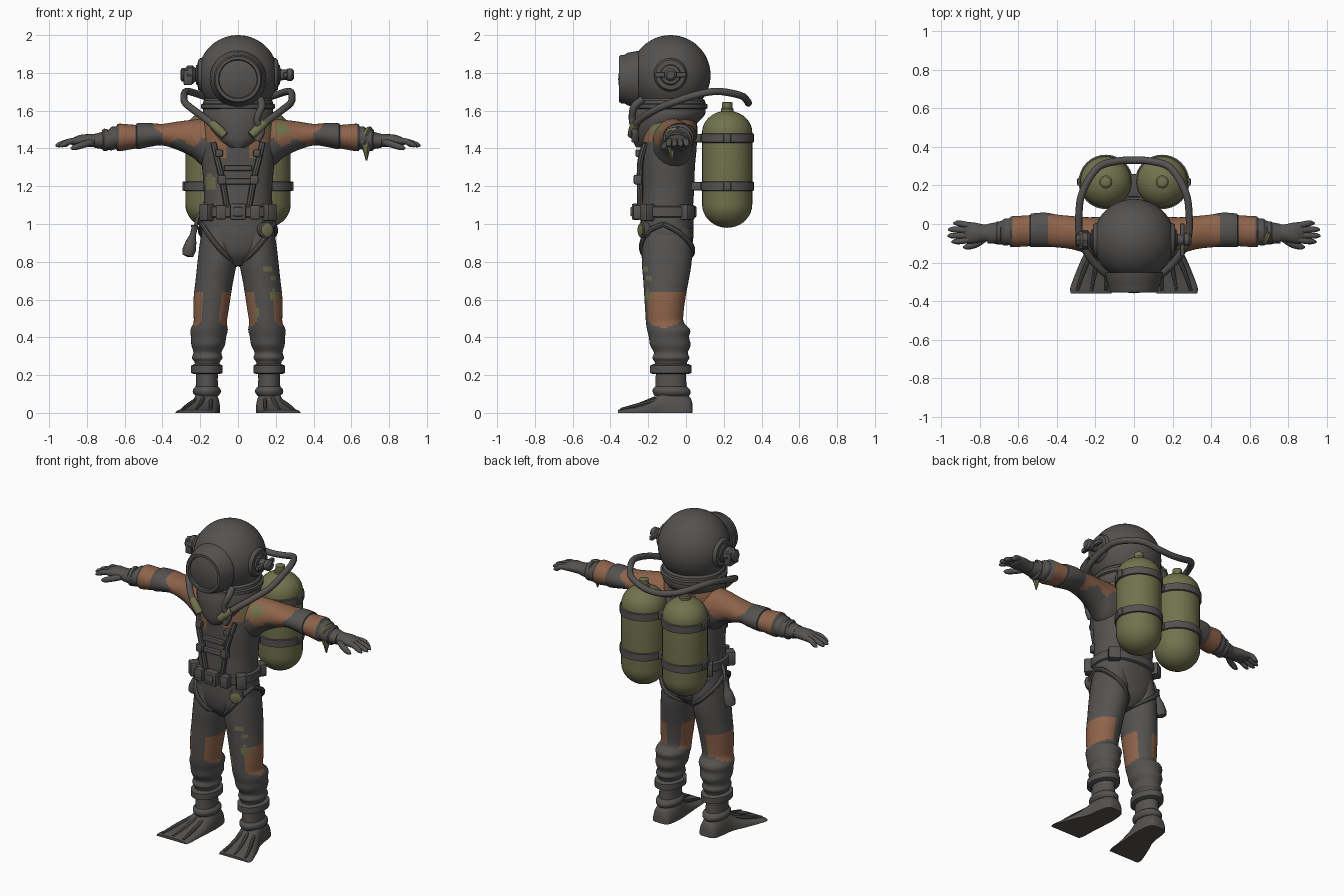
import bpy, bmesh, math
from mathutils import Vector, Matrix


def material(name, col):
    m = bpy.data.materials.new(name)
    m.diffuse_color = (*col, 1)
    return m


MATS = [material("dark_grey_rubber", (0.09, 0.086, 0.083)),
        material("rust_orange_cloth", (0.27, 0.125, 0.068)),
        material("olive_green", (0.165, 0.17, 0.075))]
GREY, RUST, OLIVE = 0, 1, 2


def finish(name, bm, mat=GREY, rule=None, angle=40):
    bmesh.ops.recalc_face_normals(bm, faces=bm.faces)
    for f in bm.faces:
        f.material_index = rule(f.calc_center_median(), f.normal) if rule else mat
    me = bpy.data.meshes.new(name)
    bm.to_mesh(me)
    bm.free()
    for m in MATS:
        me.materials.append(m)
    ob = bpy.data.objects.new(name, me)
    bpy.context.collection.objects.link(ob)
    bpy.ops.object.select_all(action='DESELECT')
    ob.select_set(True)
    bpy.context.view_layer.objects.active = ob
    bpy.ops.object.shade_smooth_by_angle(angle=math.radians(angle))
    return ob


def spline(rows, sub):
    """Catmull-Rom through equally long tuples."""
    out = []
    for i in range(len(rows) - 1):
        a, b, c, d = rows[max(i - 1, 0)], rows[i], rows[i + 1], rows[min(i + 2, len(rows) - 1)]
        for k in range(sub):
            t = k / sub
            out.append([0.5 * (2 * q + (r - p) * t + (2 * p - 5 * q + 4 * r - s) * t * t
                               + (3 * q - p - 3 * r + s) * t ** 3) for p, q, r, s in zip(a, b, c, d)])
    return out + [list(rows[-1])]


def loft(name, rings, mat=GREY, rule=None, sub=4, n=32, p=2.0, floor=False):
    """Rings are (centre, U, V); superellipse sections of power p."""
    rows = spline([tuple(c) + tuple(u) + tuple(v) for c, u, v in rings], sub)
    bm = bmesh.new()
    loops = []
    for r in rows:
        C, U, V = Vector(r[:3]), Vector(r[3:6]), Vector(r[6:])
        loop = []
        for i in range(n):
            a = 2 * math.pi * i / n
            c, s = math.cos(a), math.sin(a)
            P = C + U * math.copysign(abs(c) ** (2 / p), c) + V * math.copysign(abs(s) ** (2 / p), s)
            if floor:
                P.z = max(P.z, 0)
            loop.append(bm.verts.new(P))
        loops.append(loop)
    for a, b in zip(loops, loops[1:]):
        for i in range(n):
            bm.faces.new((a[i], a[(i + 1) % n], b[(i + 1) % n], b[i]))
    bm.faces.new(loops[0])
    bm.faces.new(loops[-1])
    return finish(name, bm, mat, rule)


def zloft(name, rows, **kw):
    """Rows are (z, x, rx, y, ry)."""
    return loft(name, [((x, y, z), (rx, 0, 0), (0, ry, 0)) for z, x, rx, y, ry in rows], **kw)


def lathe(name, prof, loc, axis=(0, 0, 1), mat=GREY, n=32):
    A = Vector(axis).normalized()
    U = A.orthogonal().normalized()
    V = A.cross(U)
    return loft(name, [(Vector(loc) + A * h, U * max(r, .0008), V * max(r, .0008)) for r, h in prof],
                mat=mat, sub=1, n=n)


def tube(name, pts, mat=GREY, sub=6, n=10, flat=1.0):
    """Points are (x, y, z, radius)."""
    rows = spline(pts, sub)
    P = [Vector(r[:3]) for r in rows]
    U, rings = None, []
    for i, r in enumerate(rows):
        T = (P[min(i + 1, len(P) - 1)] - P[max(i - 1, 0)]).normalized()
        U = (U - T * U.dot(T)).normalized() if U else T.orthogonal().normalized()
        rings.append((P[i], U * r[3], T.cross(U) * r[3] * flat))
    return loft(name, rings, mat=mat, sub=1, n=n)


def box(name, loc, size, mat=GREY, rot=(0, 0, 0), bevel=.008):
    bm = bmesh.new()
    bmesh.ops.create_cube(bm, size=1, matrix=Matrix.Diagonal((*size, 1)))
    bmesh.ops.bevel(bm, geom=bm.edges[:], offset=bevel, segments=2, affect='EDGES', profile=.5)
    M = Matrix.Translation(loc)
    for a, ax in zip(rot, 'XYZ'):
        M = M @ Matrix.Rotation(a, 4, ax)
    bmesh.ops.transform(bm, matrix=M, verts=bm.verts)
    return finish(name, bm, mat)


def near(c, spots):
    return any((c - Vector(s[:3])).length < s[3] for s in spots)


# Torso with rust shoulders and chest patches
def torso_rule(c, n):
    if near(c, [(-.155, -.19, 1.22, .045), (.17, -.16, 1.5, .04)]):
        return OLIVE
    if c.z > 1.43 and abs(c.x) > .09:
        return RUST
    if n.y < -.2 and .05 < abs(c.x) < .12 and 1.34 + .3 * abs(abs(c.x) - .085) < c.z:
        return RUST
    return GREY


zloft("torso", [(1.61, 0, .11, -.08, .12), (1.56, 0, .17, -.085, .14), (1.5, 0, .188, -.09, .15),
                (1.4, 0, .195, -.092, .148), (1.3, 0, .19, -.095, .142), (1.2, 0, .182, -.095, .14),
                (1.1, 0, .182, -.1, .138), (1.0, 0, .19, -.1, .14), (.92, 0, .19, -.1, .138),
                (.84, 0, .14, -.1, .12), (.78, 0, .05, -.1, .07)], rule=torso_rule, n=48, p=2.3, sub=6)

# Helmet: dome, neck and rim
dome = [(.212 * math.cos(a), .212 * math.sin(a)) for a in (math.radians(90 - 6 * i) for i in range(22))]
lathe("helmet", dome + [(.183, -.135), (.185, -.15), (.196, -.155), (.196, -.175), (.185, -.18), (.182, -.21)],
      (0, -.082, 1.788), n=48)
# Breastplate bib
zloft("breastplate", [(1.615, 0, .18, -.085, .188), (1.58, 0, .188, -.09, .19), (1.54, 0, .178, -.11, .175),
                      (1.49, 0, .15, -.14, .145), (1.44, 0, .11, -.16, .12), (1.405, 0, .055, -.18, .085)], n=40)
# Front window
lathe("front_window", [(.15, .17), (.14, .225), (.128, .245), (.128, .262), (.12, .272), (.104, .272),
                       (.1, .26), (.07, .27), (0, .277)], (0, -.082, 1.767), (0, -1, 0), n=40)
# Side ports, each with its fitting
for s, side in ((1, "right"), (-1, "left")):
    lathe(side + "_side_port", [(.088, .17), (.088, .2), (.078, .212), (.055, .214), (.05, .222), (.03, .225),
                                (.026, .262)], (0, -.082, 1.79), (s, 0, 0))
box("right_port_handle", (.25, -.082, 1.79), (.025, .17, .028))
lathe("right_port_knob", [(.02, .25), (.034, .262), (.034, .285), (.022, .297)], (0, -.082, 1.79), (1, 0, 0), n=12)
lathe("left_valve", [(.03, .22), (.05, .24), (.05, .265), (.036, .28), (.036, .298), (.02, .305)],
      (0, -.082, 1.79), (-1, 0, 0), n=8)
box("left_valve_body", (-.265, -.082, 1.775), (.045, .09, .08))
tube("helmet_drain_tube", [(.12, -.23, 1.66, .02), (.125, -.275, 1.62, .02), (.1, -.285, 1.55, .018),
                           (.125, -.27, 1.49, .018), (.1, -.27, 1.44, .02)])

# Air hose, one loop round the back
half = [(.08, -.285, 1.475), (.15, -.255, 1.54), (.23, -.17, 1.6), (.28, -.07, 1.643), (.285, .06, 1.685),
        (.265, .17, 1.702), (.19, .29, 1.68), (.09, .325, 1.65)]
tube("air_hose", [(*p, .019) for p in half] + [(0, .33, 1.64, .019)]
     + [(-x, y, z, .019) for x, y, z in half[::-1]], n=14)
for s in (1, -1):
    tube("hose_end", [(s * .07, -.288, 1.468, .022), (s * .105, -.278, 1.502, .025), (s * .14, -.264, 1.535, .022)],
         mat=OLIVE)

# Twin tanks
for s in (1, -1):
    T = (s * .146, .218, 0)
    cap = [math.radians(a) for a in range(0, 91, 10)]
    prof = [(.133 * math.sin(a), 1.105 - .125 * math.cos(a)) for a in cap]
    prof += [(.133 * math.cos(a), 1.485 + .115 * math.sin(a)) for a in cap]
    lathe("air_tank", prof, T, mat=OLIVE)
    lathe("tank_valve", [(.034, 1.58), (.034, 1.61), (.028, 1.615), (.028, 1.642), (.02, 1.646)], T, mat=OLIVE, n=16)
    for z in (1.2, 1.455):
        lathe("tank_band", [(.13, z - .026), (.141, z - .022), (.141, z + .022), (.13, z + .026)], T)
        box("tank_band_clip", (s * .285, .218, z), (.02, .04, .05))
for z in (1.2, 1.455):
    box("tank_bridge", (0, .2, z), (.09, .12, .045))
    box("tank_mount", (0, .08, z), (.2, .12, .045))

# Belt, buckle and pouches
zloft("belt", [(1.035, 0, .19, -.1, .148), (1.04, 0, .198, -.1, .156), (1.09, 0, .198, -.1, .156),
               (1.095, 0, .19, -.1, .148)], sub=1, n=48, p=2.3)
box("belt_buckle", (0, -.262, 1.065), (.085, .05, .085))
box("belt_buckle_plate", (0, -.285, 1.065), (.05, .02, .05))
for s in (1, -1):
    box("front_pouch", (s * .09, -.255, 1.062), (.055, .05, .075))
    box("side_pouch", (s * .165, -.205, 1.062), (.06, .06, .09), rot=(0, 0, s * .7))
    box("back_pouch", (s * .15, .0, 1.062), (.07, .07, .08), rot=(0, 0, -s * .6))
    # Chest harness
    tube("chest_strap", [(s * .13, -.215, 1.43, .016), (s * .11, -.24, 1.34, .016), (s * .085, -.245, 1.24, .016),
                         (s * .06, -.242, 1.1, .016)], n=8)
    box("strap_buckle", (s * .085, -.255, 1.235), (.045, .045, .05))
    box("strap_clip", (s * .1, -.25, 1.375), (.04, .035, .04))
box("chest_bar", (0, -.245, 1.225), (.16, .03, .03))
box("chest_plate", (0, -.242, 1.295), (.15, .03, .03))

# Hip bag on its cord, and round badge
lathe("hip_bag", [(.0, 0), (.03, .008), (.036, .04), (.028, .085), (.016, .12), (.016, .15), (.022, .17), (0, .175)],
      (-.268, -.07, .825), (.25, 0, 1), n=14)
tube("bag_cord", [(-.225, -.07, .98, .01), (-.215, -.08, 1.03, .01), (-.19, -.09, 1.07, .01)])
lathe("hip_badge_rim", [(.042, -.02), (.042, .012), (.036, .016)], (.145, -.225, .968), (.45, -1, 0), n=20)
lathe("hip_badge", [(.033, 0), (.033, .02), (.02, .024)], (.145, -.225, .968), (.45, -1, 0), mat=OLIVE, n=20)

LEG = [(.98, .1, .085, -.1, .125), (.9, .102, .1, -.1, .132), (.8, .11, .104, -.102, .132), (.7, .125, .1, -.106, .12),
       (.62, .136, .098, -.111, .11), (.54, .143, .093, -.114, .102), (.48, .147, .088, -.112, .1),
       (.44, .153, .099, -.092, .114), (.4, .156, .093, -.09, .106), (.36, .158, .089, -.083, .108),
       (.32, .162, .074, -.08, .09), (.29, .163, .081, -.08, .098), (.265, .163, .066, -.08, .085),
       (.2, .165, .058, -.08, .08), (.1, .165, .06, -.08, .085)]
ARM = [(.1, 1.42, .14, -.08, .12), (.18, 1.43, .128, -.068, .105), (.24, 1.452, .1, -.06, .095),
       (.32, 1.467, .075, -.045, .086), (.4, 1.473, .057, -.036, .085), (.46, 1.472, .062, -.03, .089),
       (.53, 1.465, .069, -.033, .087), (.545, 1.462, .063, -.035, .08), (.63, 1.458, .073, -.04, .08),
       (.645, 1.456, .06, -.04, .07), (.67, 1.452, .062, -.042, .07), (.69, 1.445, .052, -.045, .06),
       (.76, 1.44, .037, -.05, .05)]
FOOT = [(.035, .165, .03, .045), (.02, .165, .055, .085), (-.03, .165, .068, .115), (-.09, .167, .073, .13),
        (-.14, .175, .078, .1), (-.19, .188, .088, .066), (-.26, .205, .1, .04), (-.33, .219, .111, .024),
        (-.36, .222, .105, .016)]
FINGERS = [(.0, .935), (-.03, .962), (-.06, .965), (-.088, .945)]

for s, side in ((1, "right"), (-1, "left")):
    # Legs with rust patches at the knee sides and back
    def leg_rule(c, n):
        if s > 0 and near(c, [(.165, -.225, .765, .024), (.19, -.2, .625, .028), (.1, -.2, .53, .022),
                              (.19, -.2, .72, .016)]):
            return OLIVE
        wave = .025 * math.sin(c.y * 22 + 1)
        return RUST if .475 + wave < c.z < .64 and n.y > -.8 and not (c.x * s < .14 and n.y > .6) else GREY

    zloft(side + "_leg", [(z, s * x, rx, y, ry) for z, x, rx, y, ry in LEG], rule=leg_rule, n=36)
    zloft(side + "_ankle_cuff", [(.205, s * .165, .068, -.08, .094), (.212, s * .165, .084, -.08, .11),
                                 (.25, s * .165, .084, -.08, .11), (.258, s * .165, .068, -.08, .094)], sub=1)
    tube(side + "_thigh_strap", [(s * .19, -.12, 1.0, .014), (s * .165, -.2, .96, .014), (s * .115, -.235, .89, .014),
                                 (s * .055, -.21, .825, .014), (s * .012, -.1, .785, .014), (s * .05, .0, .81, .014),
                                 (s * .13, .035, .87, .014), (s * .195, -.03, .95, .014), (s * .19, -.12, 1.0, .014)],
         n=8)

    # Arms with rust shoulder and forearm band
    def arm_rule(c, n):
        x = abs(c.x)
        if s > 0 and near(c, [(.23, -.13, 1.5, .04)]):
            return OLIVE
        if x < .4 + .05 * max(n.z, 0) and c.z > 1.432 + .018 * math.sin(x * 45):
            return RUST
        return RUST if .545 < x < .632 else GREY

    loft(side + "_arm", [((s * x, y, z), (0, ry, 0), (0, 0, rz)) for x, z, rz, y, ry in ARM], rule=arm_rule)
    # Gloves
    lathe(side + "_glove_cuff", [(.045, .685), (.058, .692), (.06, .71), (.05, .72)], (0, -.047, 1.445), (s, 0, 0))
    loft(side + "_palm", [((s * x, y, z), (0, ry, 0), (0, 0, rz)) for x, z, rz, y, ry in
                          [(.72, 1.443, .036, -.048, .042), (.78, 1.442, .034, -.047, .045),
                           (.83, 1.442, .031, -.046, .054), (.87, 1.436, .022, -.045, .054),
                           (.885, 1.434, .01, -.045, .045)]], n=20)
    for y, tip in FINGERS:
        tube(side + "_finger", [(s * .84, -.045 + (y + .045) * .75, 1.442, .018), (s * .89, y, 1.437, .016),
                                (s * (tip - .02), y * 1.08 + .004, 1.42, .014), (s * tip, y * 1.1 + .004, 1.412, .005)])
    tube(side + "_thumb", [(s * .77, -.07, 1.435, .02), (s * .82, -.105, 1.42, .018), (s * .865, -.118, 1.405, .015),
                           (s * .885, -.12, 1.4, .005)])

    # Swim fins with boot, straps and ribs
    loft(side + "_fin", [((s * x, y, 0), (w, 0, 0), (0, 0, h)) for y, x, w, h in FOOT], floor=True, p=2.4)
    zloft(side + "_boot_collar", [(.09, s * .165, .06, -.075, .09), (.105, s * .165, .073, -.075, .1),
                                  (.125, s * .165, .073, -.078, .098), (.14, s * .165, .058, -.08, .082)], sub=2)
    for k in (-1, 0, 1):
        tube(side + "_fin_rib", [(s * (.183 + .04 * k), -.16, .078 - .01 * abs(k), .012),
                                 (s * (.203 + .06 * k), -.25, .042, .011),
                                 (s * (.22 + .075 * k), -.345, .018, .008)], n=8)

# Seaweed scrap hanging from the right wrist
lathe("seaweed", [(.004, -.125), (.016, -.08), (.032, -.04), (.026, 0), (.012, .045)], (.68, -.075, 1.46),
      mat=OLIVE, n=6)
tube("seaweed_wrap", [(.66, -.1, 1.43, .012), (.68, -.09, 1.49, .014), (.7, -.045, 1.505, .012)], mat=OLIVE, n=6)
